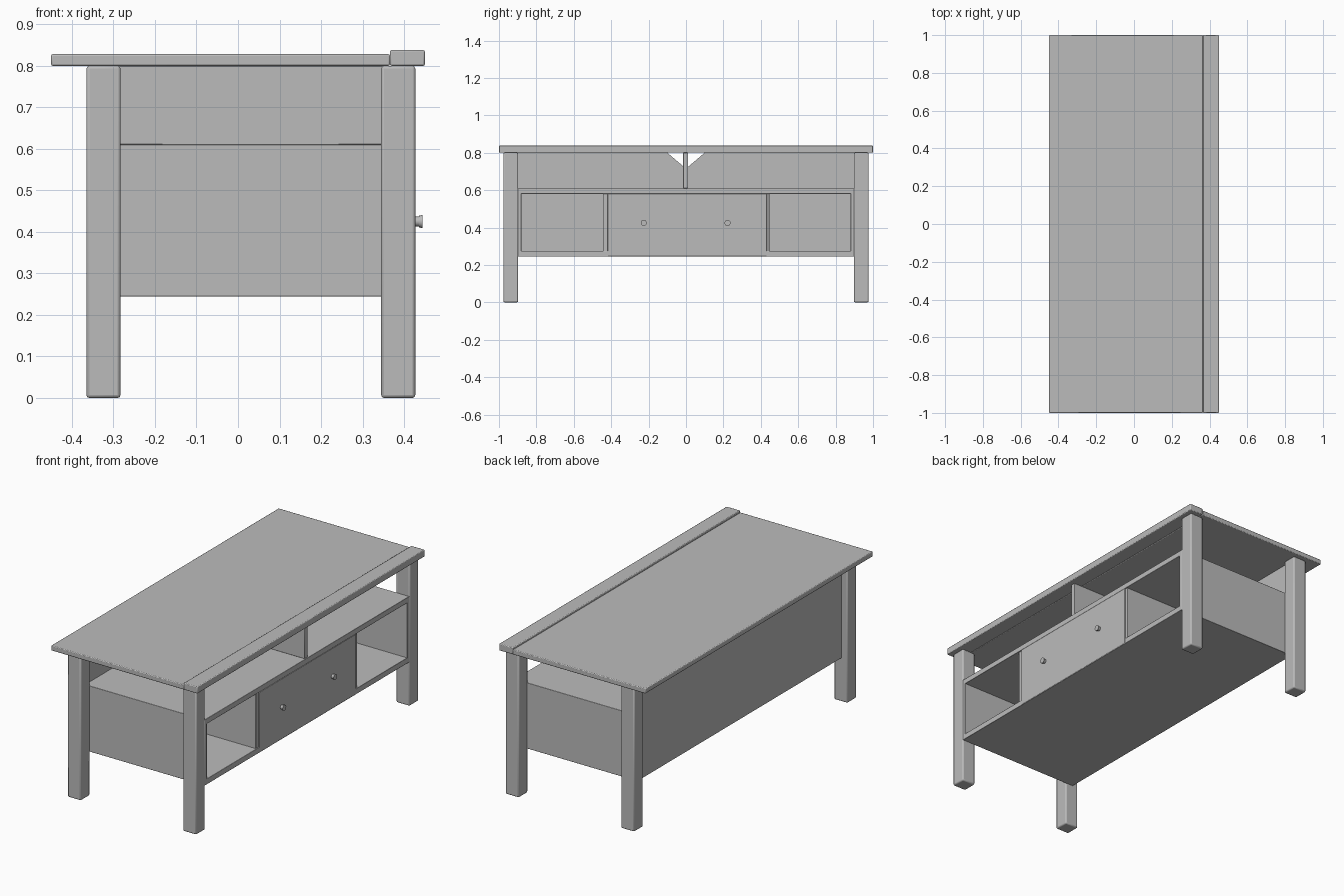
import bpy, bmesh
from math import pi
from mathutils import Matrix

cube = bpy.data.objects.get("Cube")
if cube:
    bpy.data.objects.remove(cube)

grey = bpy.data.materials.new("plain_grey")
grey.use_nodes = True
grey.diffuse_color = (0.5, 0.5, 0.5, 1)
grey.node_tree.nodes["Principled BSDF"].inputs["Base Color"].default_value = (0.5, 0.5, 0.5, 1)


def finish(name, bm, bevel=0):
    bmesh.ops.recalc_face_normals(bm, faces=bm.faces)
    mesh = bpy.data.meshes.new(name)
    bm.to_mesh(mesh)
    bm.free()
    mesh.materials.append(grey)
    obj = bpy.data.objects.new(name, mesh)
    bpy.context.collection.objects.link(obj)
    if bevel:
        mod = obj.modifiers.new("soft_edges", "BEVEL")
        mod.width, mod.segments = bevel, 2
    bpy.ops.object.select_all(action="DESELECT")
    obj.select_set(True)
    bpy.context.view_layer.objects.active = obj
    bpy.ops.object.shade_smooth_by_angle()
    return obj


def box(name, x, y, z, bevel=0.002):
    bm = bmesh.new()
    bmesh.ops.create_cube(bm, size=1)
    for v in bm.verts:
        v.co = [lo + (c + 0.5) * (hi - lo) for c, (lo, hi) in zip(v.co, (x, y, z))]
    return finish(name, bm, bevel)


LEG_Y, FRONT, BACK = 0.897, 0.425, -0.33
SHELF_LOW, SHELF_TOP, TOP = 0.58, 0.61, 0.80

# Table top with a raised strip along the drawer side
box("table_top", (-0.45, 0.366), (-1, 1), (TOP, 0.828), 0.004)
box("raised_edge_strip", (0.366, 0.45), (-1, 1), (TOP, 0.838), 0.004)

# Legs and end panels, mirrored across the length
for side, y in (("right", -1), ("left", 1)):
    span = sorted((y * LEG_Y, y * 0.977))
    box("back_leg_" + side, (-0.365, -0.283), span, (0, TOP), 0.007)
    box("front_leg_" + side, (0.345, 0.427), span, (0, TOP), 0.007)
    box("end_panel_" + side, (BACK, FRONT), sorted((y * 0.88, y * 0.9)), (0.244, SHELF_TOP))

# Shelves
box("bottom_board", (BACK, FRONT), (-LEG_Y, LEG_Y), (0.244, 0.275))
box("middle_shelf", (BACK, FRONT), (-LEG_Y, LEG_Y), (SHELF_LOW, SHELF_TOP))

# Upright dividers
box("upper_divider", (BACK + 0.02, 0.42), (-0.015, 0.011), (SHELF_TOP, TOP))
box("right_divider", (BACK, 0.42), (-0.444, -0.418), (0.27, SHELF_LOW))
box("left_divider", (BACK, 0.42), (0.426, 0.446), (0.27, SHELF_LOW))

# Back panel with a V notch at the middle of its upper edge
bm = bmesh.new()
outline = [(-0.9, 0.244), (0.9, 0.244), (0.9, TOP), (0.1, TOP),
           (0, 0.715), (-0.1, TOP), (-0.9, TOP)]
face = bm.faces.new([bm.verts.new((BACK, y, z)) for y, z in outline])
moved = bmesh.ops.extrude_face_region(bm, geom=[face])["geom"]
bmesh.ops.translate(bm, vec=(0.02, 0, 0),
                    verts=[v for v in moved if isinstance(v, bmesh.types.BMVert)])
finish("back_panel", bm)

# Wide drawer front and its two flared knobs
box("drawer_front", (0.40, 0.426), (-0.418, 0.432), (0.246, SHELF_LOW))
for side, y in (("right", -0.226), ("left", 0.222)):
    bm = bmesh.new()
    for x, depth, r1, r2 in ((0.428, 0.02, 0.011, 0.012), (0.440, 0.008, 0.014, 0.016)):
        turn = Matrix.Translation((x, y, 0.425)) @ Matrix.Rotation(pi / 2, 4, "Y")
        bmesh.ops.create_cone(bm, cap_ends=True, segments=20, radius1=r1, radius2=r2,
                              depth=depth, matrix=turn)
    finish("drawer_knob_" + side, bm)
